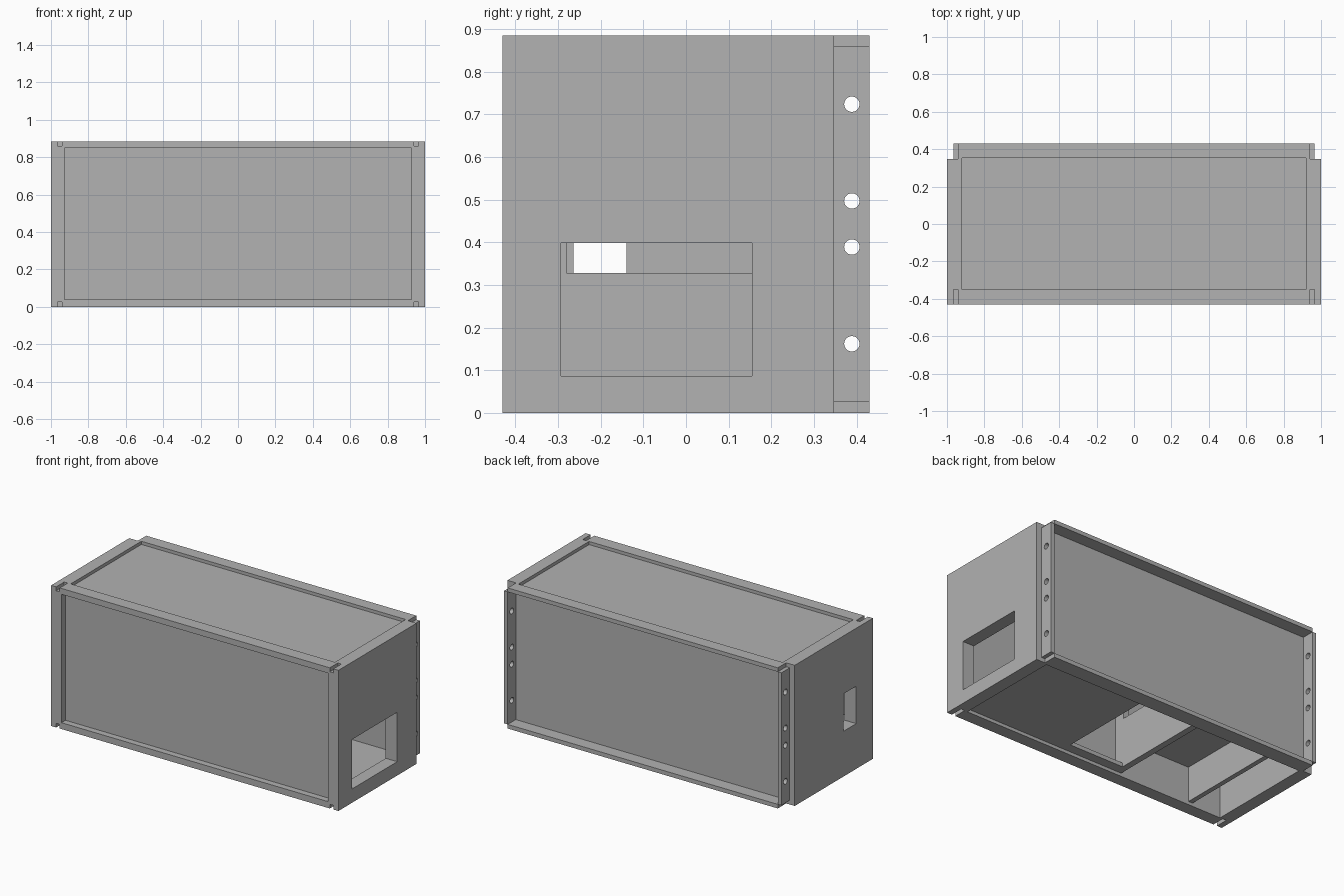
import bpy
import math

if "Cube" in bpy.data.objects:
    bpy.data.objects.remove(bpy.data.objects["Cube"], do_unlink=True)

grey = bpy.data.materials.new("mid_grey")
grey.use_nodes = True
colour = (0.445, 0.445, 0.445, 1)
grey.diffuse_color = colour
grey.node_tree.nodes["Principled BSDF"].inputs["Base Color"].default_value = colour


def box(name, x, y, z):
    """Box from (min, max) ranges along each axis."""
    spans = (x, y, z)
    bpy.ops.mesh.primitive_cube_add(size=1, location=[sum(s) / 2 for s in spans])
    ob = bpy.context.object
    ob.name = name
    ob.scale = [s[1] - s[0] for s in spans]
    bpy.ops.object.transform_apply(location=True, rotation=False, scale=True)
    ob.data.materials.append(grey)
    return ob


def subtract(target, cutter):
    """Cut one shape out of another and discard the cutter."""
    bpy.context.view_layer.objects.active = target
    mod = target.modifiers.new("cut", "BOOLEAN")
    mod.operation = "DIFFERENCE"
    mod.solver = "EXACT"
    mod.object = cutter
    bpy.ops.object.modifier_apply(modifier=mod.name)
    bpy.data.objects.remove(cutter, do_unlink=True)


def cut(target, x, y, z):
    subtract(target, box("cutter", x, y, z))


def mirrored(a, b, side):
    return (a, b) if side > 0 else (-b, -a)


TOP = 0.885
LOW, HIGH = (-0.1, 0.026), (0.86, 1.0)

# Cabinet shell with hollow inside
cabinet = box("cabinet", (-1, 1), (-0.43, 0.43), (0, TOP))
cut(cabinet, (-0.92, 0.92), (-0.35, 0.325), (0.045, 0.845))

# Recessed front, top, back and underside panels
cut(cabinet, (-0.928, 0.928), (-0.6, -0.39), (0.04, 0.848))
cut(cabinet, (-0.92, 0.92), (-0.35, 0.353), (0.865, 1))
cut(cabinet, (-0.94, 0.94), (0.35, 0.6), (0.026, 0.86))
cut(cabinet, (-0.92, 0.92), (-0.35, 0.335), (-0.1, 0.02))

# Openings in the floor
cut(cabinet, (-0.16, 0.22), (-0.29, 0.325), (-0.1, 0.1))
cut(cabinet, (-0.69, -0.2), (-0.35, 0.325), (-0.1, 0.1))
cut(cabinet, (-0.92, -0.72), (-0.35, 0.325), (-0.1, 0.1))

for side in (-1, 1):
    # Stepped back edge, leaving thin mounting flanges
    cut(cabinet, mirrored(0.965, 1.2, side), (0.347, 0.6), (-0.1, 1))
    for ends in (LOW, HIGH):
        cut(cabinet, mirrored(0.94, 1.2, side), (0.347, 0.6), ends)
        # Corner slots at the front
        cut(cabinet, mirrored(0.94, 0.965, side), (-0.6, -0.35), ends)
    # Bolt holes in the flanges
    for z in (0.162, 0.389, 0.497, 0.724):
        bpy.ops.mesh.primitive_cylinder_add(
            vertices=32, radius=0.018, depth=0.2,
            location=(side * 0.95, 0.389, z), rotation=(0, math.pi / 2, 0))
        subtract(cabinet, bpy.context.object)

# Side openings
cut(cabinet, (0.8, 1.2), (-0.293, 0.155), (0.087, 0.398))
cut(cabinet, (-1.2, -0.8), (-0.264, -0.14), (0.285, 0.52))

# Inner partitions and shelf
divider = box("divider_wall", (-0.2, -0.16), (-0.35, 0.325), (0.02, 0.845))
cut(divider, (-0.5, 0.1), (-0.28, 0.2), (0.328, 0.55))
box("low_partition", (-0.72, -0.69), (-0.35, 0.325), (0.02, 0.24))
box("inner_shelf", (-0.92, -0.2), (-0.35, 0.325), (0.24, 0.27))
